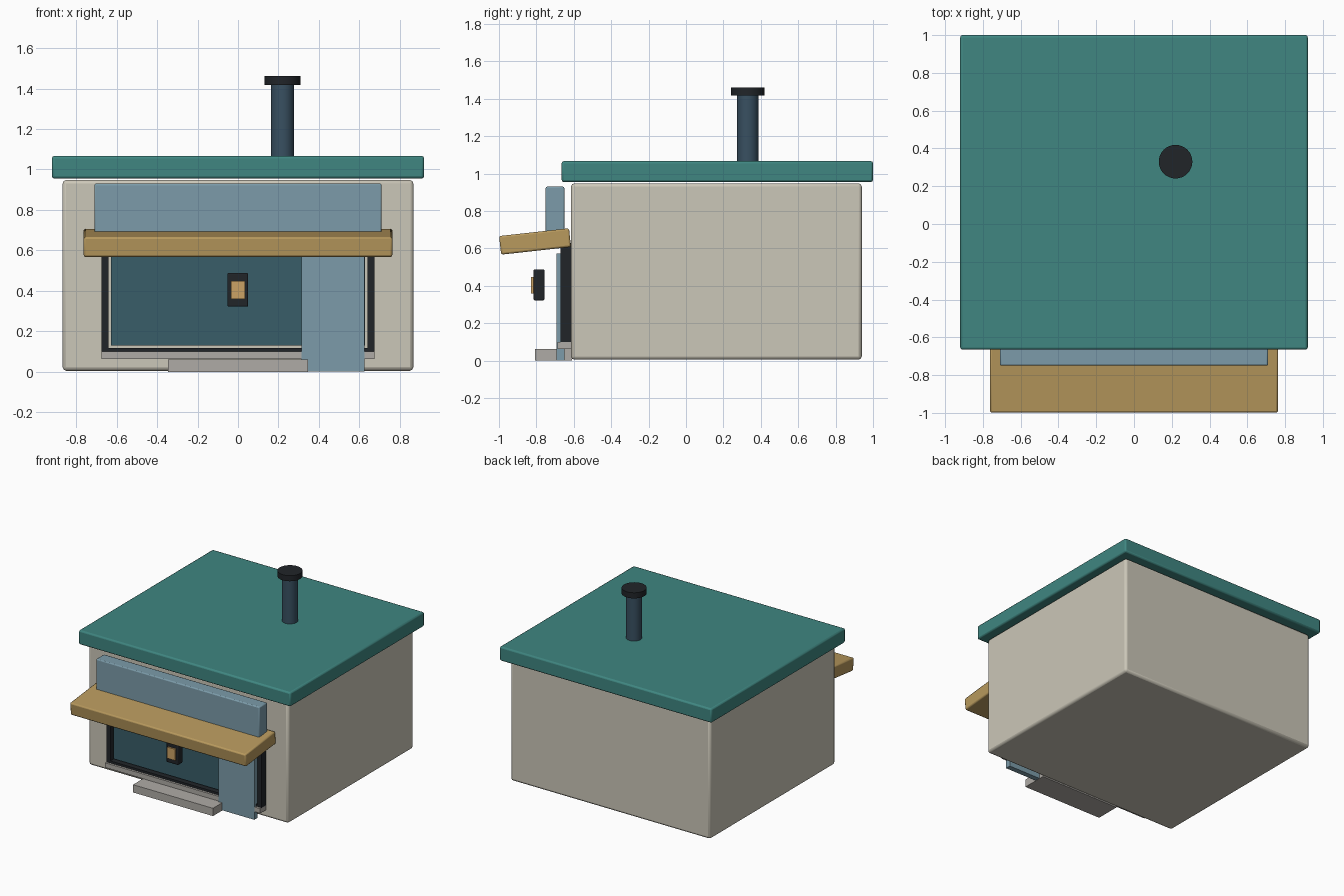
import bpy
from math import radians

if "Cube" in bpy.data.objects:
    bpy.data.objects.remove(bpy.data.objects["Cube"])


def material(name, rgb):
    m = bpy.data.materials.new(name)
    m.diffuse_color = (*rgb, 1)
    m.use_nodes = True
    m.node_tree.nodes["Principled BSDF"].inputs["Base Color"].default_value = m.diffuse_color
    return m


CREAM = material("cream", (0.60, 0.57, 0.48))
TEAL = material("teal", (0.05, 0.24, 0.22))
BLUE = material("blue", (0.20, 0.33, 0.40))
GOLD = material("gold", (0.48, 0.32, 0.11))
GLASS = material("dark_glass", (0.04, 0.11, 0.14))
BLACK = material("black", (0.015, 0.018, 0.022))
STONE = material("stone", (0.43, 0.41, 0.38))
STEEL = material("steel", (0.04, 0.08, 0.12))
GLOW = material("glow", (0.60, 0.36, 0.13))


def finish(ob, name, mat, bevel):
    ob.name = name
    ob.data.materials.append(mat)
    if bevel:
        b = ob.modifiers.new("bevel", "BEVEL")
        b.width = bevel
        b.segments = 2
    bpy.ops.object.shade_smooth_by_angle(angle=radians(35))
    return ob


def box(name, x, y, z, mat, bevel=0.0, tilt=0.0):
    """Box from (min, max) ranges, optionally tilted about x."""
    bpy.ops.mesh.primitive_cube_add(size=1)
    ob = bpy.context.object
    ob.scale = [b - a for a, b in (x, y, z)]
    bpy.ops.object.transform_apply(location=False, rotation=False, scale=True)
    ob.location = [(a + b) / 2 for a, b in (x, y, z)]
    ob.rotation_euler.x = tilt
    return finish(ob, name, mat, bevel)


def cylinder(name, x, y, z, radius, mat):
    bpy.ops.mesh.primitive_cylinder_add(vertices=32, radius=radius, depth=z[1] - z[0],
                                        location=(x, y, (z[0] + z[1]) / 2))
    return finish(bpy.context.object, name, mat, 0)


# Building shell
box("walls", (-0.867, 0.867), (-0.615, 0.94), (0.005, 0.948), CREAM, 0.018)
box("roof", (-0.92, 0.92), (-0.665, 1.0), (0.955, 1.067), TEAL, 0.012)

# Chimney
cylinder("chimney_pipe", 0.22, 0.33, (1.05, 1.43), 0.057, STEEL)
cylinder("chimney_cap", 0.22, 0.33, (1.417, 1.461), 0.089, BLACK)

# Fascia board and tilted awning
box("fascia_board", (-0.71, 0.71), (-0.75, -0.65), (0.67, 0.93), BLUE, 0.008)
box("awning", (-0.763, 0.763), (-0.995, -0.619), (0.587, 0.687), GOLD, 0.01, 0.11)

# Shop front: frame bars, glass, door panel
for side, s in (("left", -1), ("right", 1)):
    box("frame_" + side, sorted((s * 0.64, s * 0.674)), (-0.67, -0.61), (0.1, 0.63), BLACK)
box("frame_bottom", (-0.64, 0.64), (-0.67, -0.61), (0.1, 0.117), BLACK)
box("frame_top", (-0.64, 0.64), (-0.67, -0.61), (0.6, 0.63), BLACK)
box("window_glass", (-0.628, 0.628), (-0.65, -0.61), (0.13, 0.59), GLASS)
box("door_panel", (0.315, 0.626), (-0.692, -0.65), (0.002, 0.573), BLUE)

# Sill and step
box("sill", (-0.674, 0.674), (-0.687, -0.61), (0.063, 0.1), STONE)
box("step", (-0.347, 0.347), (-0.806, -0.61), (0.0, 0.061), STONE)

# Lantern in front of the window
box("lantern_case", (-0.052, 0.05), (-0.815, -0.757), (0.322, 0.488), BLACK, 0.006)
box("lantern_light", (-0.035, 0.034), (-0.828, -0.81), (0.36, 0.448), GLOW)
